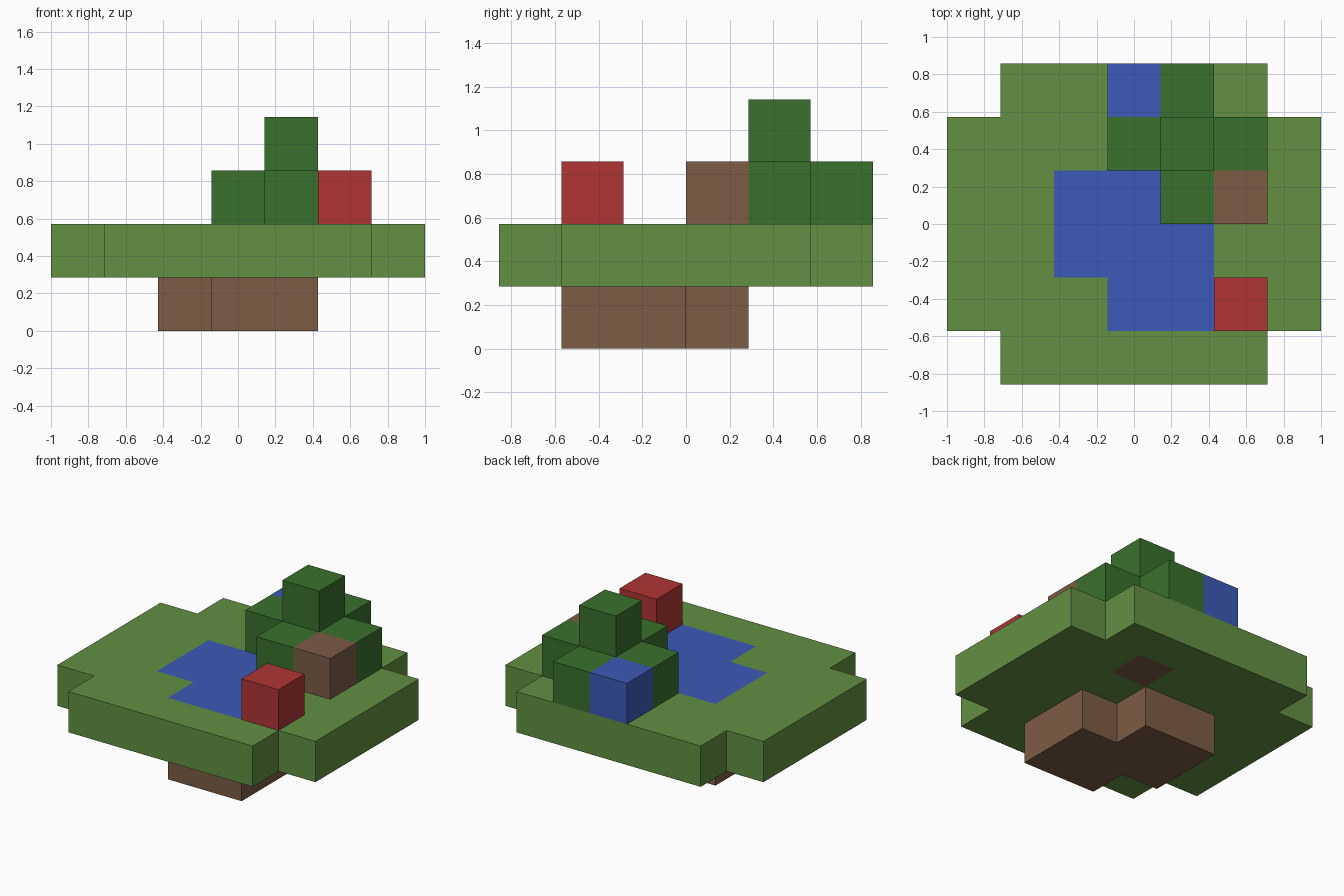
import bpy
import bmesh
import math
from mathutils import Vector

cube = bpy.data.objects.get("Cube")
if cube:
    bpy.data.objects.remove(cube, do_unlink=True)

UNIT = 2 / 7                       # edge of one block
ORIGIN = Vector((-3.5, -3, 0))     # grid corner, in blocks
AXES = [Vector(a) for a in ((1, 0, 0), (0, 1, 0), (0, 0, 1))]


def make_material(name, rgb):
    mat = bpy.data.materials.new(name)
    mat.use_nodes = True
    mat.diffuse_color = (*rgb, 1)
    bsdf = mat.node_tree.nodes["Principled BSDF"]
    bsdf.inputs["Base Color"].default_value = (*rgb, 1)
    bsdf.inputs["Roughness"].default_value = 0.9
    return mat


grass = make_material("grass green", (0.122, 0.279, 0.054))
leaf = make_material("leaf green", (0.042, 0.162, 0.026))
water = make_material("water blue", (0.045, 0.102, 0.479))
earth = make_material("earth brown", (0.205, 0.107, 0.060))
red = make_material("berry red", (0.434, 0.036, 0.036))


def row(y, first, last, z):
    return {(x, y, z) for x in range(first, last + 1)}


def pond_shape(z):
    return row(1, 3, 4, z) | row(2, 2, 4, z) | row(3, 2, 3, z)


# Ground: a wide slab with its four corners notched
slab = set()
for y in range(6):
    inset = 1 if y in (0, 5) else 0
    slab |= row(y, inset, 6 - inset, 1)

pond = pond_shape(1)
trunk = {(4, 4, 1), (4, 4, 2)}

# Leaves: a cross around the trunk with one block on top
crown = {(4, 4, 3), (3, 4, 2), (5, 4, 2), (4, 3, 2), (4, 5, 2)}

parts = {
    "grass_slab": (slab - pond - trunk, grass),
    "pond_water": (pond, water),
    "pond_bed": (pond_shape(0), earth),
    "tree_trunk": (trunk, earth),
    "tree_crown": (crown, leaf),
    "brown_block": ({(5, 3, 2)}, earth),
    "blue_block": ({(3, 5, 2)}, water),
    "red_block": ({(5, 1, 2)}, red),
}
filled = set().union(*(cells for cells, _ in parts.values()))


def build_part(name, cells, mat):
    """Make the exposed faces of a group of blocks."""
    bm = bmesh.new()
    for cell in sorted(cells):
        centre = Vector(cell) + Vector((0.5, 0.5, 0.5)) + ORIGIN
        for i, axis in enumerate(AXES):
            u, v = AXES[(i + 1) % 3] / 2, AXES[(i + 2) % 3] / 2
            for side in (1, -1):
                neighbour = tuple(int(c) for c in Vector(cell) + axis * side)
                if neighbour in filled:
                    continue
                mid = centre + axis * side / 2
                corners = [mid - u - v, mid + u - v, mid + u + v, mid - u + v]
                bm.faces.new([bm.verts.new(c * UNIT) for c in corners[::side]])
    bmesh.ops.remove_doubles(bm, verts=bm.verts[:], dist=0.001)
    bmesh.ops.dissolve_limit(bm, angle_limit=math.radians(1),
                             verts=bm.verts[:], edges=bm.edges[:])
    mesh = bpy.data.meshes.new(name)
    bm.to_mesh(mesh)
    bm.free()
    mesh.materials.append(mat)
    bpy.context.collection.objects.link(bpy.data.objects.new(name, mesh))


for name, (cells, mat) in parts.items():
    build_part(name, cells, mat)
